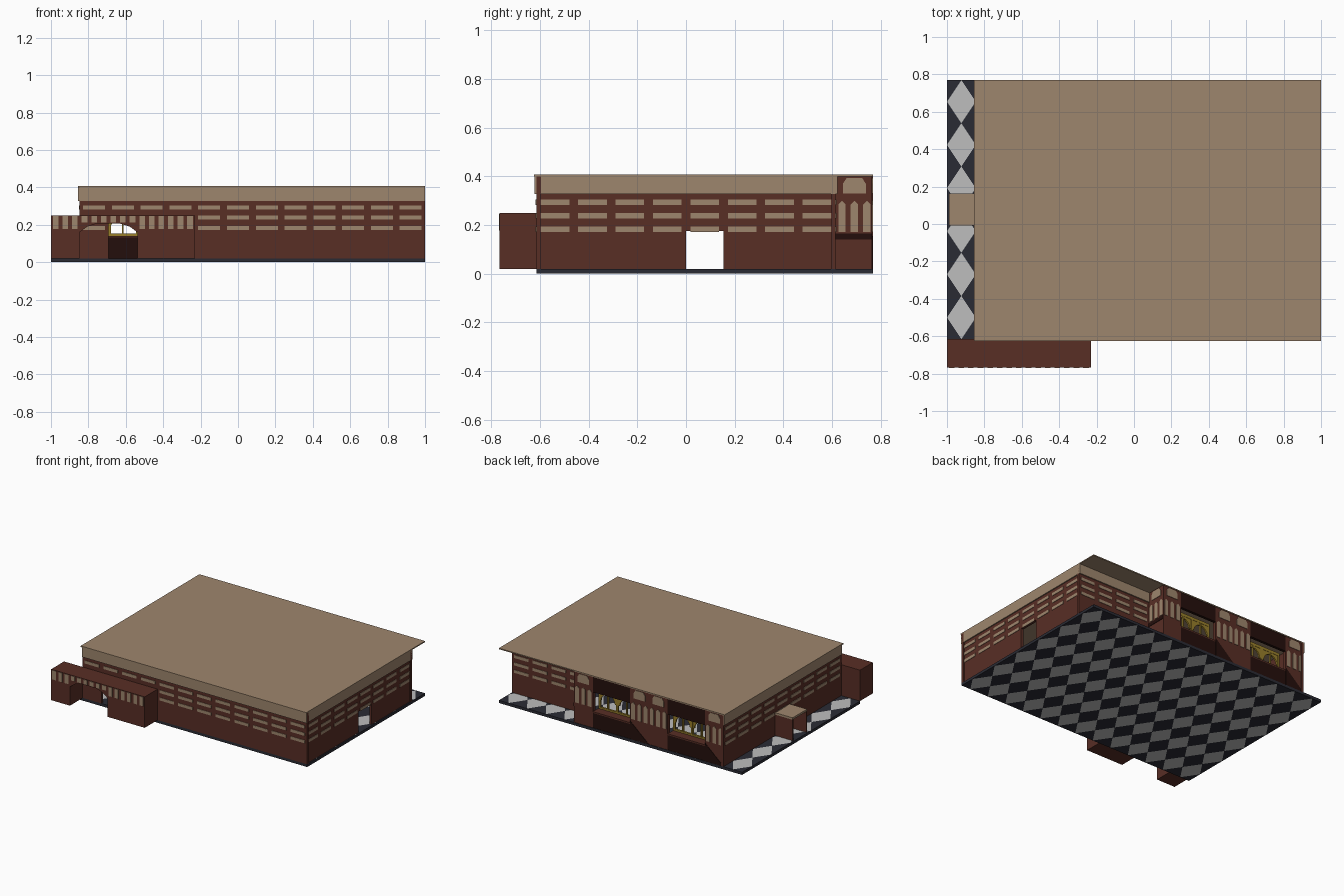
import bpy, bmesh, math

if "Cube" in bpy.data.objects:
    bpy.data.objects.remove(bpy.data.objects["Cube"])

T = 2 / 13                      # tile module
X = lambda i: -1 + i * T        # tile line in x
Y = lambda j: -5 * T + j * T    # tile line in y


def material(name, rgb):
    m = bpy.data.materials.new(name)
    lin = [((c / 255 + 0.055) / 1.055) ** 2.4 for c in rgb]
    m.diffuse_color = (*lin, 1)
    m.use_nodes = True
    m.node_tree.nodes["Principled BSDF"].inputs["Base Color"].default_value = m.diffuse_color
    return m


BRICK = material("red_brown_brick", (88, 46, 37))
TAN = material("tan_stone", (158, 134, 109))
LIGHT = material("light_tile", (190, 190, 190))
DARK = material("dark_tile", (42, 43, 52))
GOLD = material("gold_frame", (152, 126, 42))
SHADE = material("very_dark_wood", (36, 15, 12))


def finish(bm, name, *mats):
    bmesh.ops.recalc_face_normals(bm, faces=bm.faces)
    me = bpy.data.meshes.new(name)
    bm.to_mesh(me)
    bm.free()
    for m in mats:
        me.materials.append(m)
    ob = bpy.data.objects.new(name, me)
    bpy.context.collection.objects.link(ob)
    return ob


def boxes(name, items, mat):
    """Each item is (x0, x1, y0, y1, z0, z1)."""
    bm = bmesh.new()
    for x0, x1, y0, y1, z0, z1 in items:
        vs = bmesh.ops.create_cube(bm, size=1)["verts"]
        for v in vs:
            v.co = (x0 if v.co.x < 0 else x1, y0 if v.co.y < 0 else y1, z0 if v.co.z < 0 else z1)
    return finish(bm, name, mat)


def prisms(name, profiles, axis, a, b, mat):
    """Extrude (u, z) profiles along the given axis from a to b."""
    bm = bmesh.new()
    for pts in profiles:
        place = lambda u, z, d: (d, u, z) if axis == "x" else (u, d, z)
        lo = [bm.verts.new(place(u, z, a)) for u, z in pts]
        hi = [bm.verts.new(place(u, z, b)) for u, z in pts]
        bm.faces.new(lo)
        bm.faces.new(hi)
        n = len(pts)
        for i in range(n):
            bm.faces.new((lo[i], lo[(i + 1) % n], hi[(i + 1) % n], hi[i]))
    return finish(bm, name, mat)


# Floor slab with diamond tiles above and below
FZ = 0.02
bm = bmesh.new()
ph = 1.5 * T
for z in (0, FZ):
    for i in range(13):
        for j in range(6):
            x, y = X(i), Y(1) + j * ph
            v = lambda a, b: bm.verts.new((x + a * T / 2, y + b * ph / 2, z))
            c = [v(0, 0), v(2, 0), v(2, 2), v(0, 2)]
            m = [v(1, 0), v(2, 1), v(1, 2), v(0, 1)]
            bm.faces.new(m).material_index = 0
            for k in range(4):
                bm.faces.new((c[k], m[k], m[k - 1])).material_index = 1
bmesh.ops.remove_doubles(bm, verts=bm.verts, dist=1e-4)
rim = [e for e in bm.edges if e.is_boundary]
bmesh.ops.bridge_loops(bm, edges=rim)
finish(bm, "checkered_floor", LIGHT, DARK)

# Main walls, one tile panel at a time, with tan dashes and a tan top band
W, TOP, BAND = 0.02, 0.40, 0.328
ROWS = (0.183, 0.238, 0.293)


def wall(name, axis, plane, sign, tiles, line, door=None, door_top=0.175):
    """axis: direction the wall runs in; plane: outer face; sign: outward side."""
    def span(u0, u1, d0, d1, z0, z1):
        d0, d1 = sorted((plane + sign * d0, plane + sign * d1))
        return (u0, u1, d0, d1, z0, z1) if axis == "x" else (d0, d1, u0, u1, z0, z1)
    solid, dash = [], []
    for t in tiles:
        u0, u1 = line(t), line(t + 1)
        base = door_top if t == door else FZ
        solid.append(span(u0, u1, -W, 0, base, TOP))
        dash += [span(u0 + 0.018, u1 - 0.018, 0, 0.003, z - 0.011, z + 0.011)
                 for z in ROWS if z - 0.011 > base - 0.01]
    boxes(name, solid, BRICK)
    boxes(name + "_dashes", dash, TAN)
    boxes(name + "_top_band", [span(line(tiles[0]), line(tiles[-1] + 1), 0, 0.008, BAND, TOP)], TAN)


wall("front_wall", "x", Y(1), -1, range(1, 13), X, door=2, door_top=0.21)
wall("right_wall", "y", 1 - 0.008, 1, range(1, 9), Y, door=5)
wall("left_wall", "y", X(1), -1, range(1, 10), Y, door=5)
wall("back_wall", "x", Y(9), 1, range(9, 13), X)

# Roof sheet overhanging the back corner
boxes("roof", [(X(1) - 0.01, 1, Y(1) - 0.01, Y(10), TOP, 0.408)], TAN)

# Back porch: pillars and return wall
YB = Y(10) - 0.004
pillars = [(1, 2), (4, 6), (8, 9)]
boxes("porch_pillars", [(X(a), X(b), YB - 0.03, YB, FZ, TOP) for a, b in pillars], BRICK)
boxes("porch_return_wall", [(X(9) - W, X(9), Y(9) - W, YB, FZ, TOP)], BRICK)


def stone_panel(u):
    """Arched plate and three upright strips for one tile starting at u."""
    arch = [(u + 0.03, 0.33), (u + T - 0.03, 0.33), (u + T - 0.03, 0.37), (u + T - 0.045, 0.393),
            (u + 0.045, 0.393), (u + 0.03, 0.37)]
    out = [arch]
    for k in range(3):
        c = u + T * (k + 0.5) / 3
        out.append([(c - 0.015, 0.172), (c + 0.015, 0.172), (c + 0.015, 0.285),
                    (c, 0.3), (c - 0.015, 0.285)])
    return out


facade = [p for a, b in pillars for t in range(a, b) for p in stone_panel(X(t))]
prisms("pillar_stone_panels", facade, "y", YB, YB + 0.003, TAN)
prisms("return_stone_panels", stone_panel(Y(9)), "x", X(9), X(9) + 0.003, TAN)
boxes("return_wall_ledge", [(X(9), X(9) + 0.003, Y(9), YB, 0.14, 0.165)], SHADE)

# Porch openings: dark panels, sill, gold arched windows
SILL, HEAD = 0.14, 0.285
dark, sills, frames, wedges, rings = [], [], [], [], []
for a in (2, 6):
    x0, x1 = X(a), X(a + 2)
    dark += [(x0, x1, YB - 0.02, YB, HEAD, TOP), (x0, x1, YB - 0.02, YB, FZ, SILL - 0.01)]
    sills.append((x0, x1, YB - 0.1, YB, SILL - 0.01, SILL))
    frames += [(x0, x1, YB - 0.08, YB - 0.065, HEAD - 0.012, HEAD + 0.01),
               (x0, x1, YB - 0.08, YB - 0.065, SILL, SILL + 0.012)]
    frames += [(x - 0.007, x + 0.007, YB - 0.08, YB - 0.065, SILL, HEAD) for x in (x0 + 0.007, X(a + 1), x1 - 0.007)]
    wedges.append([(x0, FZ), (x0, 0.155), (X(a - 1), FZ)])
    for t in (a, a + 1):
        c, zc, r = X(t) + T / 2, 0.2, T / 2 - 0.004
        arc = lambda q, s: (c + s * r * math.cos(q), zc + s * r * math.sin(q))
        for k in range(8):      # arch over each light, filled at the corners
            q0, q1 = math.pi * k / 8, math.pi * (k + 1) / 8
            rings.append([arc(q0, 1), arc(q1, 1), arc(q1, 0.8), arc(q0, 0.8)])
            corner = (c + (r if k < 4 else -r), HEAD)
            rings.append([arc(q0, 1), arc(q1, 1), corner])
        frames.append((c - 0.004, c + 0.004, YB - 0.08, YB - 0.065, SILL, HEAD))
boxes("porch_dark_panels", dark, SHADE)
boxes("porch_sills", sills, BRICK)
boxes("window_frames", frames, GOLD)
prisms("window_arches", rings, "y", YB - 0.079, YB - 0.067, GOLD)
prisms("pillar_dark_wedges", wedges, "y", YB, YB + 0.003, SHADE)

# Front annex: two blocks joined by an arched lintel
AZ, YF = 0.25, Y(0) + 0.003
boxes("annex_blocks", [(X(0), X(1), YF, Y(1), FZ, AZ), (X(3), X(5), YF, Y(1), FZ, AZ)], BRICK)
lintel = [(X(1), AZ), (X(1), 0.16), (X(1) + 0.04, 0.19), (X(2) - 0.06, 0.207), (X(2) + 0.06, 0.207),
          (X(3) - 0.04, 0.19), (X(3), 0.16), (X(3), AZ)]
prisms("annex_arched_lintel", [lintel], "y", YF, Y(1), BRICK)
strips = []
for k in range(15):
    c = X(0) + T * (k + 0.5) / 3
    low = 0.212 if 3 <= k < 9 else 0.178
    strips.append((c - 0.015, c + 0.015, YF - 0.003, YF, low, AZ - 0.004))
boxes("annex_stone_strips", strips, TAN)

# Left entrance tunnel with tan roof
VZ = 0.175
boxes("entrance_side_walls", [(X(0) + 0.01, X(1), Y(5) - 0.008, Y(5), FZ, VZ),
                              (X(0) + 0.01, X(1), Y(6), Y(6) + 0.008, FZ, VZ)], BRICK)
boxes("entrance_roof", [(X(0) + 0.01, X(1), Y(5) - 0.008, Y(6) + 0.008, VZ, 0.19)], TAN)
